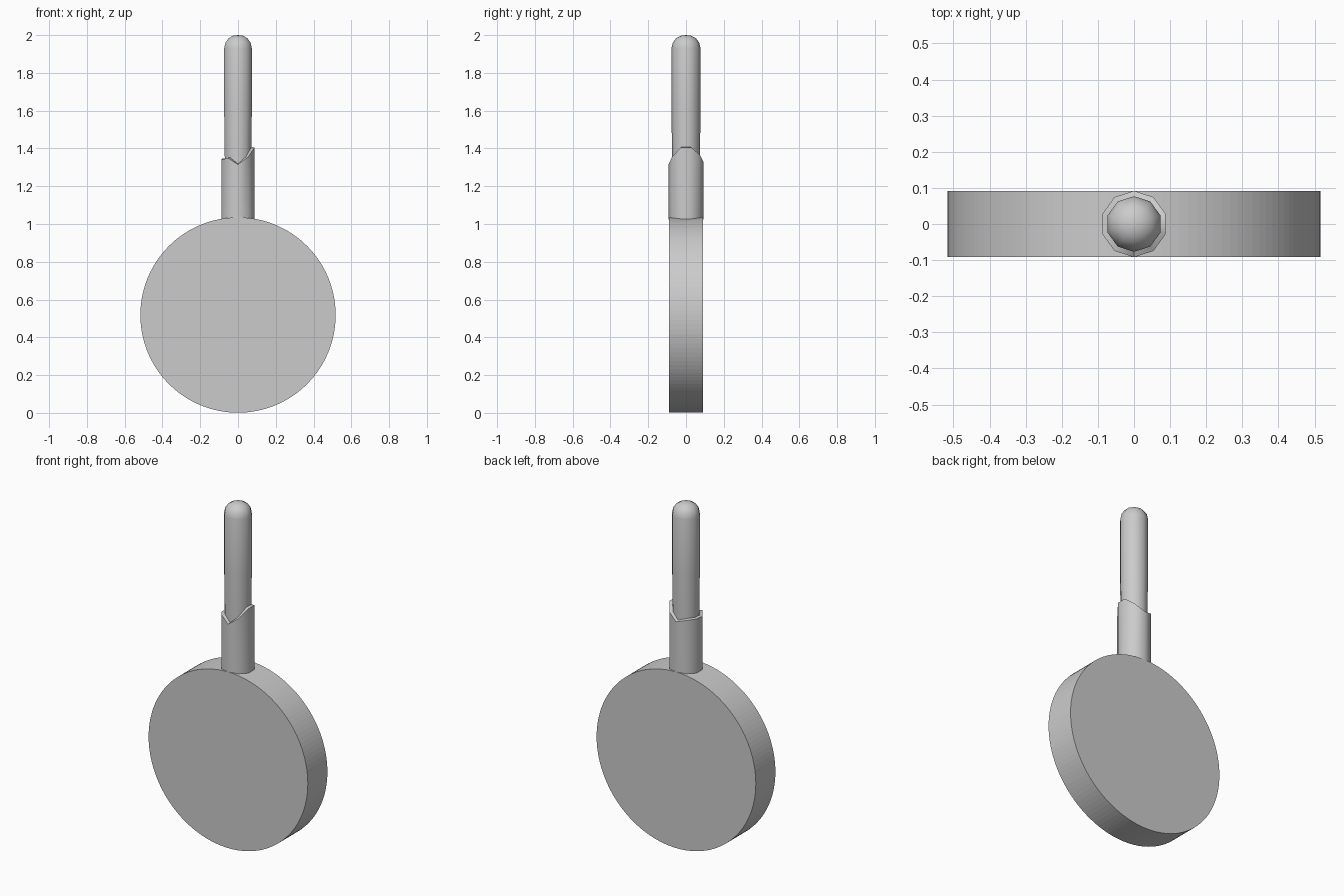
import bpy, bmesh, math

if "Cube" in bpy.data.objects:
    bpy.data.objects.remove(bpy.data.objects["Cube"])

R_DISC, HALF = 0.517, 0.091
SIDES = 10


def finish(name, bm, angle):
    bmesh.ops.recalc_face_normals(bm, faces=bm.faces)
    mesh = bpy.data.meshes.new(name)
    bm.to_mesh(mesh)
    bm.free()
    obj = bpy.data.objects.new(name, mesh)
    bpy.context.collection.objects.link(obj)
    bpy.ops.object.select_all(action='DESELECT')
    obj.select_set(True)
    bpy.context.view_layer.objects.active = obj
    bpy.ops.object.shade_smooth_by_angle(angle=math.radians(angle))
    return obj


def ring(bm, radius, heights):
    verts = []
    for i, z in enumerate(heights):
        a = math.radians(18) + math.tau * i / SIDES
        verts.append(bm.verts.new((radius * math.cos(a), radius * math.sin(a), z)))
    return verts


def bridge(bm, low, high):
    for i in range(SIDES):
        j = (i + 1) % SIDES
        bm.faces.new((low[i], low[j], high[j], high[i]))


# Thick round disc standing on edge
bpy.ops.mesh.primitive_cylinder_add(vertices=128, radius=R_DISC, depth=2 * HALF,
                                    location=(0, 0, R_DISC + 0.001),
                                    rotation=(math.pi / 2, 0, 0))
bpy.context.object.name = "disc"
bpy.ops.object.shade_flat()

# Socket with an uneven torn rim that closes in on the handle
rim = [1.405, 1.365, 1.33, 1.345, 1.345, 1.34, 1.35, 1.315, 1.355, 1.405]
bm = bmesh.new()
base = ring(bm, 0.092, [1.025] * SIDES)
outer = ring(bm, 0.092, rim)
inner = ring(bm, 0.074, [z + 0.003 for z in rim])
bridge(bm, base, outer)
bridge(bm, outer, inner)
finish("handle_socket", bm, 50)

# Round-ended handle
bm = bmesh.new()
profile = [(0.073, 1.3), (0.077, 1.6), (0.077, 1.93), (0.07, 1.96), (0.052, 1.984), (0.027, 1.997)]
rings = [ring(bm, r, [z] * SIDES) for r, z in profile]
for low, high in zip(rings, rings[1:]):
    bridge(bm, low, high)
tip = bm.verts.new((0, 0, 2.0))
for i in range(SIDES):
    bm.faces.new((rings[-1][i], rings[-1][(i + 1) % SIDES], tip))
finish("handle", bm, 60)
